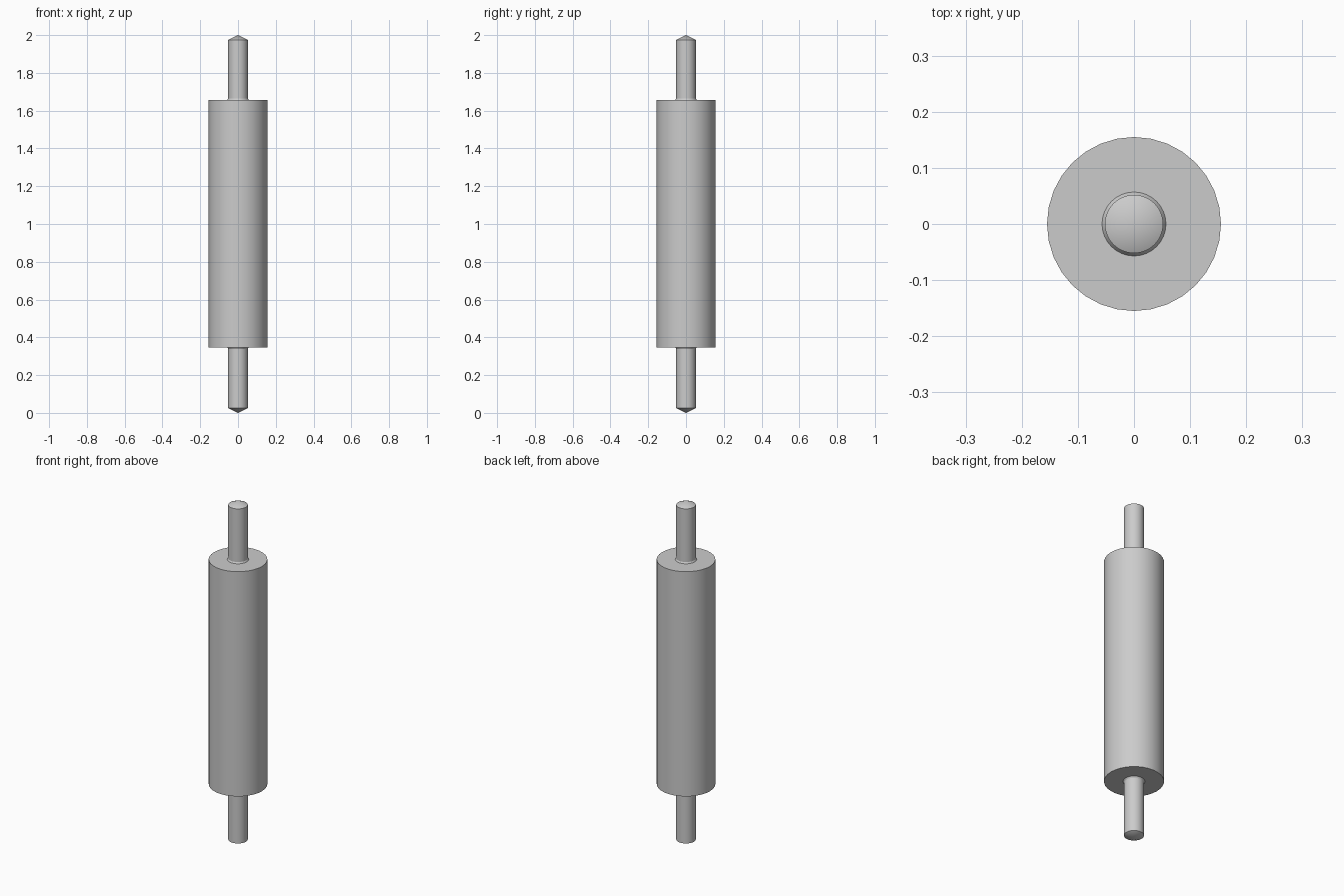
import bpy, bmesh, math

if "Cube" in bpy.data.objects:
    bpy.data.objects.remove(bpy.data.objects["Cube"])

SEG = 32


def lathe(name, profile):
    """Revolve (radius, z) points around z; the profile starts and ends on the axis."""
    bm = bmesh.new()
    verts = [bm.verts.new((r, 0, z)) for r, z in profile]
    edges = [bm.edges.new(p) for p in zip(verts, verts[1:])]
    bmesh.ops.spin(bm, geom=verts + edges, cent=(0, 0, 0), axis=(0, 0, 1),
                   angle=2 * math.pi, steps=SEG, use_duplicate=False)
    bmesh.ops.remove_doubles(bm, verts=bm.verts, dist=1e-4)
    bmesh.ops.recalc_face_normals(bm, faces=bm.faces)
    mesh = bpy.data.meshes.new(name)
    bm.to_mesh(mesh)
    bm.free()
    obj = bpy.data.objects.new(name, mesh)
    bpy.context.collection.objects.link(obj)
    bpy.ops.object.select_all(action='DESELECT')
    obj.select_set(True)
    bpy.context.view_layer.objects.active = obj
    bpy.ops.object.shade_smooth_by_angle(angle=math.radians(25))
    return obj


BODY_R, SHAFT_R, COLLAR_R = 0.155, 0.052, 0.057
BODY_LOW, BODY_HIGH = 0.347, 1.657

# Wide roller barrel
lathe("roller_body", [(0, BODY_LOW), (BODY_R, BODY_LOW),
                      (BODY_R, BODY_HIGH), (0, BODY_HIGH)])

# Handles with pointed caps and a small flared foot against the barrel
lower = [(0, 0), (SHAFT_R, 0.025), (SHAFT_R, BODY_LOW - 0.008),
         (COLLAR_R, BODY_LOW), (0, BODY_LOW)]
lathe("lower_handle", lower)
lathe("upper_handle", [(r, BODY_HIGH + BODY_LOW - z if z == BODY_LOW else
                        (BODY_HIGH + 0.008 if z == BODY_LOW - 0.008 else 2 - z))
                       for r, z in lower])
